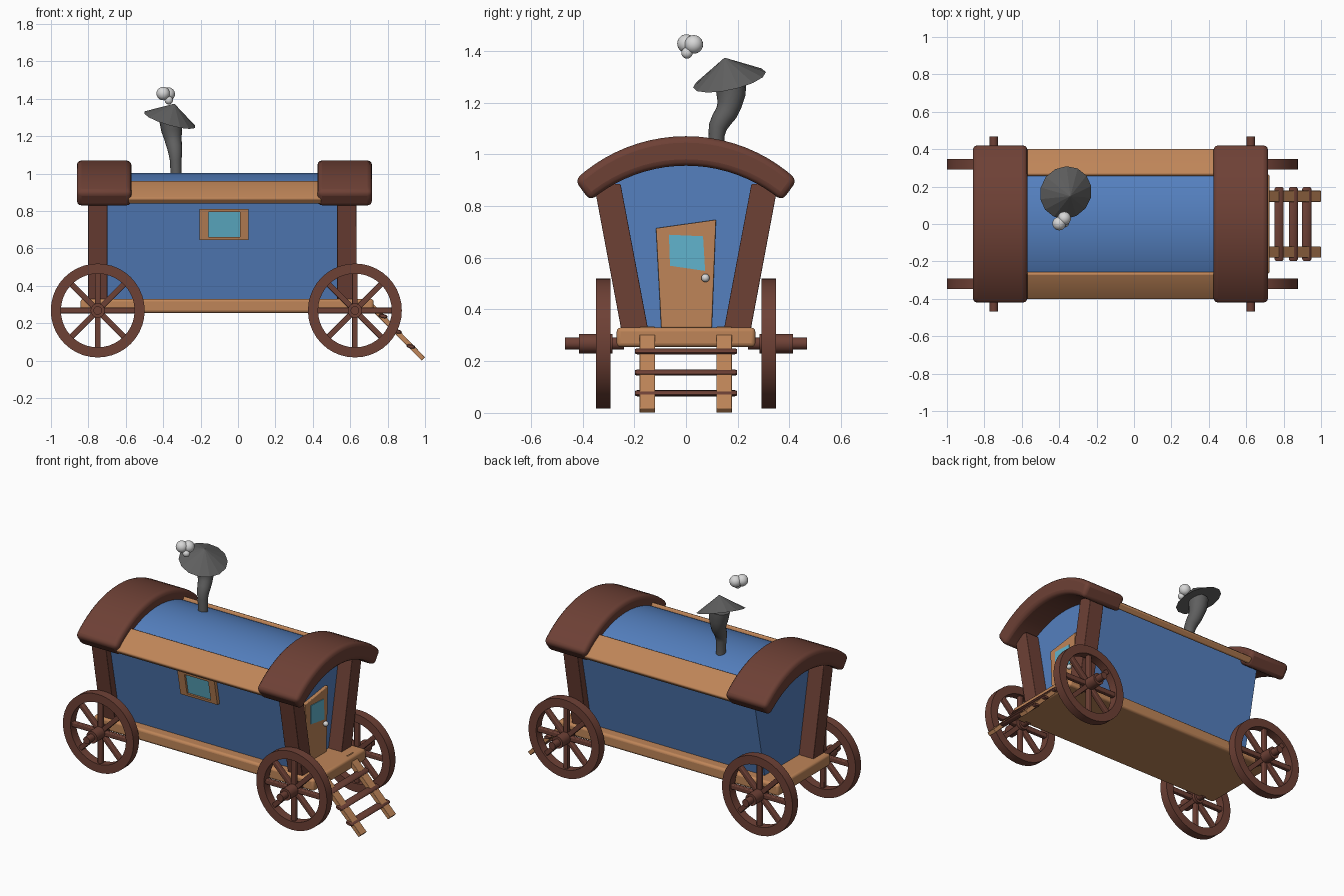
import bpy, bmesh, math
from mathutils import Vector, Matrix

if "Cube" in bpy.data.objects:
    bpy.data.objects.remove(bpy.data.objects["Cube"])

def material(name, rgb):
    m = bpy.data.materials.new(name)
    m.diffuse_color = (*rgb, 1)
    m.use_nodes = True
    m.node_tree.nodes["Principled BSDF"].inputs["Base Color"].default_value = m.diffuse_color
    return m

BLUE = material("blue_paint", (0.089, 0.215, 0.52))
WOOD = material("light_wood", (0.52, 0.235, 0.098))
DARK = material("dark_wood", (0.155, 0.052, 0.036))
GLASS = material("window_glass", (0.119, 0.456, 0.61))
IRON = material("chimney_iron", (0.115, 0.115, 0.115))
PALE = material("pale_grey", (0.68, 0.68, 0.68))

def finish(name, bm, mat, bevel=0, smooth=True):
    bmesh.ops.recalc_face_normals(bm, faces=bm.faces[:])
    me = bpy.data.meshes.new(name)
    bm.to_mesh(me)
    bm.free()
    me.materials.append(mat)
    ob = bpy.data.objects.new(name, me)
    bpy.context.collection.objects.link(ob)
    if bevel:
        b = ob.modifiers.new("bevel", "BEVEL")
        b.width, b.segments, b.limit_method = bevel, 3, "ANGLE"
        b.angle_limit = math.radians(40)
    if smooth:
        bpy.ops.object.select_all(action="DESELECT")
        bpy.context.view_layer.objects.active = ob
        ob.select_set(True)
        bpy.ops.object.shade_smooth_by_angle(angle=math.radians(35))
    return ob

def prism(name, pts, axis, a, b, mat, bevel=0):
    """Extrude a profile: (y, z) along x, or (x, z) along y."""
    place = (lambda p, t: (t, *p)) if axis == "x" else (lambda p, t: (p[0], t, p[1]))
    bm = bmesh.new()
    lo, hi = [[bm.verts.new(place(p, t)) for p in pts] for t in (a, b)]
    n = len(pts)
    bm.faces.new(lo)
    bm.faces.new(hi)
    for i in range(n):
        bm.faces.new((lo[i], lo[(i + 1) % n], hi[(i + 1) % n], hi[i]))
    return finish(name, bm, mat, bevel)

def rings(name, loops, mat, closed=False, caps=True):
    """Skin a row of vertex loops."""
    bm = bmesh.new()
    rows = [[bm.verts.new(p) for p in l] for l in loops]
    n = len(rows[0])
    for k in range(len(rows) - (0 if closed else 1)):
        r, s = rows[k], rows[(k + 1) % len(rows)]
        for i in range(n):
            bm.faces.new((r[i], r[(i + 1) % n], s[(i + 1) % n], s[i]))
    if caps and not closed:
        bm.faces.new(rows[0])
        bm.faces.new(rows[-1])
    return finish(name, bm, mat)

def arc(cz, r, a0, a1, n):
    """Arc points in (y, z), angles in degrees from straight up."""
    out = []
    for i in range(n + 1):
        a = math.radians(a0 + (a1 - a0) * i / n)
        out.append((r * math.sin(a), cz + r * math.cos(a)))
    return out

def ball(name, loc, r):
    bm = bmesh.new()
    bmesh.ops.create_uvsphere(bm, u_segments=20, v_segments=12, radius=r,
                              matrix=Matrix.Translation(loc))
    finish(name, bm, PALE)

# Floor
prism("floor", [(-.268, .255), (.268, .255), (.268, .33), (-.268, .33)], "x", -.842, .725, WOOD, .015)

# Body with curved roof
prism("body", [(-.20, .32), (.20, .32)] + arc(.42, .583, 33.3, -33.3, 20), "x", -.70, .54, BLUE)

# Roof end caps and eave boards
cap = arc(.441, .629, -43.1, 43.1, 20) + arc(.382, .574, 40.3, -40.3, 20)
prism("rear_roof_cap", cap, "x", -.862, -.57, DARK, .025)
prism("front_roof_cap", cap, "x", .425, .717, DARK, .025)
for side, s in (("left", -1), ("right", 1)):
    eave = arc(.42, .604, 26 * s, 42.3 * s, 6) + arc(.42, .562, 42.3 * s, 26 * s, 6)
    prism(side + "_eave", eave, "x", -.59, .45, WOOD, .01)

# Slanted corner posts (one rear corner has none)
for name, s, x in (("rear_left_post", -1, -.802), ("front_left_post", -1, .53), ("front_right_post", 1, .53)):
    prism(name, [(s * .147, .325), (s * .251, .325), (s * .356, .885), (s * .253, .885)],
          "x", x, x + .104, DARK, .004)

# Door, door window and knob
prism("door", [(-.096, .33), (.10, .33), (.116, .747), (-.116, .714)], "x", .53, .56, WOOD, .004)
prism("door_glass", [(-.062, .569), (.074, .549), (.066, .683), (-.066, .689)], "x", .557, .564, GLASS)
ball("door_knob", (.572, .075, .522), .016)

# Side window, tilted with the wall
def wall_plate(name, x0, x1, z0, z1, out, mat, bevel=0, hole=None):
    def y(z):
        return -(.20 + (z - .32) * .2 + out)
    d = .03 if not hole else .04
    def loop(x0, x1, z0, z1, o):
        return [(x, y(z) + o, z) for x, z in ((x0, z0), (x1, z0), (x1, z1), (x0, z1))]
    if hole:
        return rings(name, [loop(x0, x1, z0, z1, d), loop(x0, x1, z0, z1, 0),
                            loop(*hole, 0), loop(*hole, d)], mat, closed=True)
    return rings(name, [loop(x0, x1, z0, z1, d), loop(x0, x1, z0, z1, 0)], mat)

wall_plate("window_frame", -.206, .057, .645, .81, .025, WOOD, hole=(-.157, .012, .662, .794))
wall_plate("window_glass", -.165, .02, .655, .80, .012, GLASS)

# Wheels: rim, spokes, hub and axle tip
def wheel(name, cx, s, cz=.268):
    def circle(r, y, n=40):
        return [(cx + r * math.cos(2 * math.pi * i / n), s * y, cz + r * math.sin(2 * math.pi * i / n))
                for i in range(n)]
    rings(name + "_rim", [circle(.251, .292), circle(.251, .348), circle(.197, .348), circle(.197, .292)],
          DARK, closed=True)
    rings(name + "_hub", [circle(.038, .285, 20), circle(.038, .414, 20)], DARK)
    rings(name + "_axle", [circle(.023, .24, 16), circle(.023, .468, 16)], DARK)
    bm = bmesh.new()
    for k in range(8):
        m = (Matrix.Translation((cx, s * .32, cz)) @ Matrix.Rotation(k * math.pi / 4, 4, "Y")
             @ Matrix.Translation((.115, 0, 0)) @ Matrix.Diagonal((.18, .03, .03, 1)))
        bmesh.ops.create_cube(bm, size=1, matrix=m)
    finish(name + "_spokes", bm, DARK, .005)

for end, x in (("rear", -.75), ("front", .625)):
    for side, s in (("left", -1), ("right", 1)):
        wheel(f"{end}_{side}_wheel", x, s)

# Steps
for side, y in (("left", -.18), ("right", .118)):
    prism(side + "_stringer", [(.67, .315), (.693, .335), (1.0, .018), (.982, 0)], "y", y, y + .06, WOOD, .003)
for i, (x, z) in enumerate(((.776, .238), (.852, .156), (.924, .076))):
    tilt = math.radians(-12)
    loops = []
    for y, k in ((-.197, .75), (-.188, 1), (.188, 1), (.197, .75)):
        pts = []
        for j in range(12):
            a = j * math.pi / 6
            u, v = .025 * k * math.cos(a), .011 * k * math.sin(a)
            pts.append((x + u * math.cos(tilt) - v * math.sin(tilt), y,
                        z + u * math.sin(tilt) + v * math.cos(tilt)))
        loops.append(pts)
    rings(f"step_{i + 1}", loops, DARK)

# Crooked chimney pipe: x, y, z, radius
path = [(-.33, .12, .96, .029), (-.333, .118, 1.07, .031), (-.335, .123, 1.105, .036),
        (-.338, .138, 1.135, .040), (-.343, .156, 1.16, .043), (-.348, .168, 1.19, .047),
        (-.354, .174, 1.23, .056), (-.36, .172, 1.29, .062)]
loops = []
for i, (x, y, z, r) in enumerate(path):
    t = Vector(path[min(i + 1, 7)][:3]) - Vector(path[max(i - 1, 0)][:3])
    q = Vector((0, 0, 1)).rotation_difference(t)
    loops.append([Vector((x, y, z)) + q @ Vector((r * math.cos(j * math.pi / 8), r * math.sin(j * math.pi / 8), 0))
                  for j in range(16)])
rings("chimney_pipe", loops, IRON)

# Tilted chimney hat
tilt = Vector((0, 0, 1)).rotation_difference(Vector((.29, -.22, 1)))
bm = bmesh.new()
bmesh.ops.create_cone(bm, cap_ends=True, segments=14, radius1=.144, radius2=.002, depth=.09,
                      matrix=Matrix.Translation((-.365, .168, 1.288)) @ tilt.to_matrix().to_4x4()
                      @ Matrix.Translation((0, 0, .045)))
finish("chimney_hat", bm, IRON, smooth=False)

# Smoke puffs
ball("smoke_puff_1", (-.40, .002, 1.428), .036)
ball("smoke_puff_2", (-.373, .03, 1.425), .036)
ball("smoke_puff_3", (-.37, .004, 1.392), .022)
